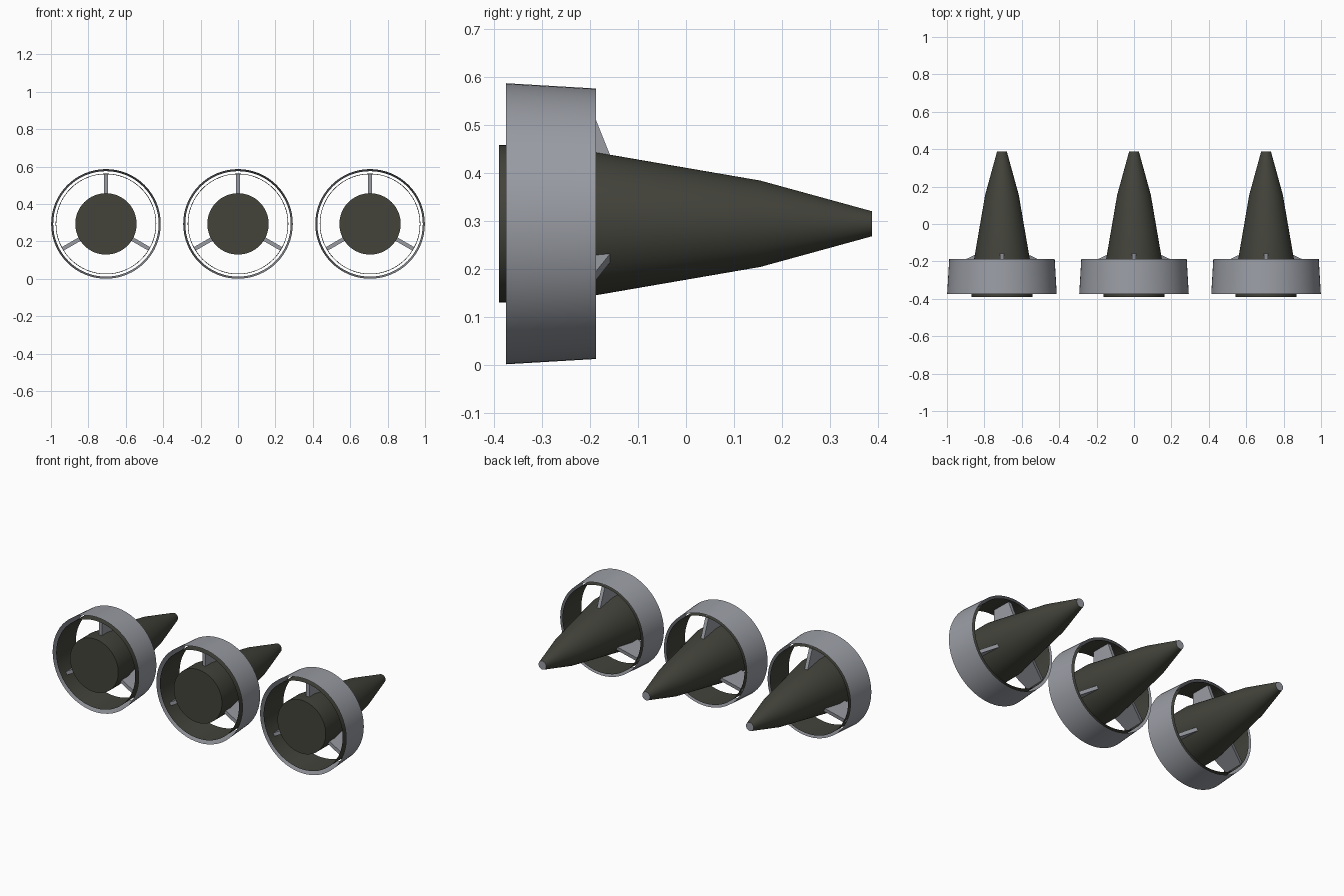
import bpy, bmesh, math

if "Cube" in bpy.data.objects:
    bpy.data.objects.remove(bpy.data.objects["Cube"])

CENTER_Z = 0.294
SEGMENTS = 64


def material(name, rgb):
    m = bpy.data.materials.new(name)
    m.diffuse_color = (*rgb, 1)
    m.use_nodes = True
    m.node_tree.nodes["Principled BSDF"].inputs["Base Color"].default_value = m.diffuse_color
    return m


DARK = material("dark olive grey", (0.056, 0.056, 0.044))
GREY = material("steel grey", (0.32, 0.335, 0.37))


def finish(bm, name, x, mats, smooth=True):
    mesh = bpy.data.meshes.new(name)
    bm.to_mesh(mesh)
    bm.free()
    for m in mats:
        mesh.materials.append(m)
    ob = bpy.data.objects.new(name, mesh)
    ob.location = (x, 0, CENTER_Z)
    bpy.context.collection.objects.link(ob)
    if smooth:
        bpy.ops.object.select_all(action='DESELECT')
        ob.select_set(True)
        bpy.context.view_layer.objects.active = ob
        bpy.ops.object.shade_smooth_by_angle(angle=math.radians(30))
    return ob


def lathe(name, x, profile, mats, caps=False, outward=True):
    """Turn a (y, radius) profile around the y axis."""
    bm = bmesh.new()
    rings = []
    for y, r in profile:
        rings.append([bm.verts.new((r * math.cos(a), y, r * math.sin(a)))
                      for a in (2 * math.pi * i / SEGMENTS for i in range(SEGMENTS))])
    for r0, r1 in zip(rings, rings[1:]):
        for i in range(SEGMENTS):
            j = (i + 1) % SEGMENTS
            quad = (r0[i], r1[i], r1[j], r0[j])
            bm.faces.new(quad if outward else quad[::-1])
    if caps:
        bm.faces.new(rings[0])
        tip = bm.faces.new(rings[-1][::-1])
        tip.material_index = len(mats) - 1
    return finish(bm, name, x, mats)


def strut(name, x, angle):
    """Thin radial plate with a slanted rear edge."""
    half = 0.0105
    outline = [(0.14, -0.33), (0.267, -0.33), (0.267, -0.208), (0.14, -0.157)]
    ca, sa = math.cos(angle), math.sin(angle)
    bm = bmesh.new()
    sides = [[bm.verts.new((r * ca - t * sa, y, r * sa + t * ca)) for r, y in outline]
             for t in (-half, half)]
    bm.faces.new(sides[0])
    bm.faces.new(sides[1][::-1])
    for i in range(4):
        j = (i + 1) % 4
        bm.faces.new((sides[0][i], sides[1][i], sides[1][j], sides[0][j]))
    bmesh.ops.recalc_face_normals(bm, faces=bm.faces)
    return finish(bm, name, x, [GREY], smooth=False)


for label, x in (("left", -0.706), ("middle", 0.0), ("right", 0.706)):
    # tapering body with a small grey tip face
    lathe(label + "_cone_body", x,
          [(-0.39, 0.164), (-0.275, 0.164), (0.155, 0.09), (0.388, 0.026)],
          [DARK, GREY], caps=True)
    # outer cowling and separate inner lining with an open gap between them
    lathe(label + "_outer_ring", x, [(-0.375, 0.293), (-0.188, 0.282)], [GREY])
    lathe(label + "_inner_lining", x, [(-0.375, 0.269), (-0.188, 0.266)], [DARK],
          outward=False)
    # three supporting struts
    for k in range(3):
        strut(f"{label}_strut_{k + 1}", x, math.radians(90 + 120 * k))
